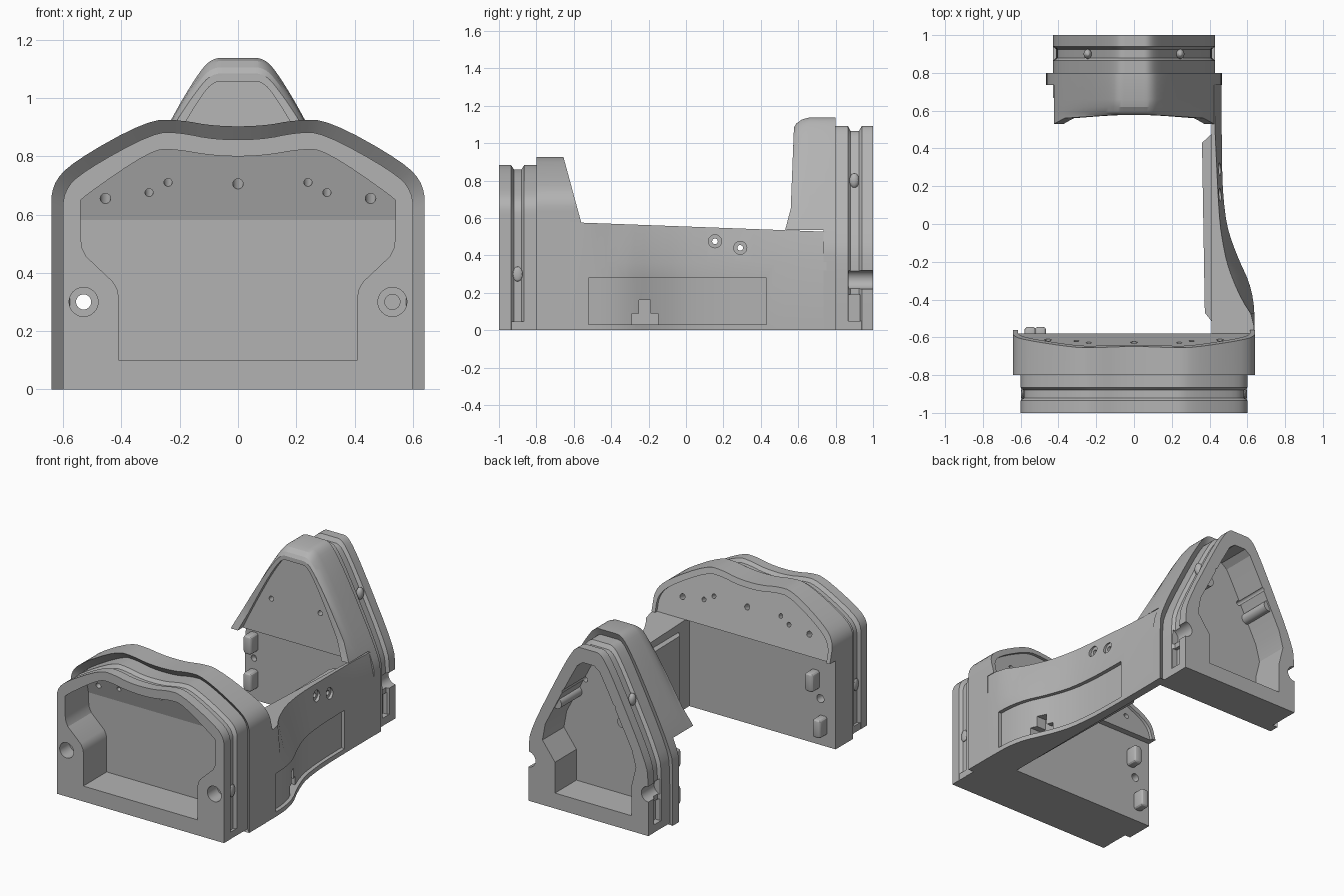
import bpy, bmesh, math
from mathutils import Matrix

default_cube = bpy.data.objects.get("Cube")
if default_cube:
    bpy.data.objects.remove(default_cube)

grey = bpy.data.materials.new("plain grey")
grey.use_nodes = True
grey.diffuse_color = (0.45, 0.45, 0.45, 1)
grey.node_tree.nodes["Principled BSDF"].inputs["Base Color"].default_value = grey.diffuse_color


def finish(name, bm):
    """Turn a bmesh into a grey object."""
    bmesh.ops.recalc_face_normals(bm, faces=bm.faces)
    mesh = bpy.data.meshes.new(name)
    bm.to_mesh(mesh)
    bm.free()
    mesh.materials.append(grey)
    obj = bpy.data.objects.new(name, mesh)
    bpy.context.collection.objects.link(obj)
    return obj


def loft(name, rings):
    """Skin closed rings of 3D points and cap both ends."""
    bm = bmesh.new()
    loops = [[bm.verts.new(p) for p in ring] for ring in rings]
    count = len(loops[0])
    for a, b in zip(loops, loops[1:]):
        for i in range(count):
            j = (i + 1) % count
            bm.faces.new((a[i], a[j], b[j], b[i]))
    bm.faces.new(loops[0])
    bm.faces.new(loops[-1])
    return finish(name, bm)


def rounded(pts, passes):
    """Round the inner corners of an open chain by corner cutting."""
    for _ in range(passes):
        cut_pts = [pts[0]]
        for a, b in zip(pts, pts[1:]):
            cut_pts += [tuple(p + (q - p) * t for p, q in zip(a, b)) for t in (0.25, 0.75)]
        pts = cut_pts + [pts[-1]]
    return pts


def arch(half, passes=2):
    """Mirror a right-hand outline and round its corners."""
    return rounded(half + [(-x, z) for x, z in reversed(half)], passes)


def scaled(pts, sx, sz):
    return [(x * sx, z * sz) for x, z in pts]


def squashed(pts, factor, level=.6):
    """Lower only the crown of an outline."""
    return [(x, z if z < level else level + (z - level) * factor) for x, z in pts]


def above(pts, level):
    """Keep the part of an arch above a level."""
    out = []
    for (ax, az), (bx, bz) in zip(pts, pts[1:]):
        if (az - level) * (bz - level) < 0:
            out.append((ax + (bx - ax) * (level - az) / (bz - az), level))
        if bz > level:
            out.append((bx, bz))
    return out


def at_y(pts, y, lean=0, level=0):
    return [(x, y + lean * (z - level), z) for x, z in pts]


def prism(name, pts, y0, y1, lean=0, level=0):
    return loft(name, [at_y(pts, y, lean, level) for y in (y0, y1)])


def side_prism(name, pts, x0, x1):
    return loft(name, [[(x, y, z) for y, z in pts] for x in (x0, x1)])


def box(name, centre, size, bevel=0):
    bm = bmesh.new()
    bmesh.ops.create_cube(bm, size=1)
    bmesh.ops.scale(bm, vec=size, verts=bm.verts)
    if bevel:
        bmesh.ops.bevel(bm, geom=bm.edges[:], offset=bevel, segments=3, affect='EDGES', profile=0.5)
    bmesh.ops.translate(bm, vec=centre, verts=bm.verts)
    return finish(name, bm)


def rod(name, centre, radius, length, axis='X', tilt=0):
    bm = bmesh.new()
    turn = Matrix.Rotation(math.pi / 2 + tilt, 4, 'Y' if axis == 'X' else 'X')
    bmesh.ops.create_cone(bm, cap_ends=True, segments=24, radius1=radius, radius2=radius,
                          depth=length, matrix=Matrix.Translation(centre) @ turn)
    return finish(name, bm)


def carve(obj, cutters):
    """Subtract the cutters, bake the result and remove them."""
    for c in cutters:
        c.hide_render = True
        mod = obj.modifiers.new("cut", 'BOOLEAN')
        mod.operation, mod.solver, mod.object = 'DIFFERENCE', 'EXACT', c
    deps = bpy.context.evaluated_depsgraph_get()
    mesh = bpy.data.meshes.new_from_object(obj.evaluated_get(deps))
    obj.modifiers.clear()
    obj.data = mesh
    for c in cutters:
        bpy.data.objects.remove(c)


# Front block: grooved plug, outer lip and hood
front_out = arch([(.64, 0), (.64, .6), (.64, .7), (.57, .78), (.31, .925), (.2, .925), (.08, .903)])
front_in = arch([(.6, 0), (.6, .58), (.6, .68), (.53, .75), (.29, .882), (.2, .882), (.08, .857)])
groove = scaled(front_in, .97, .975)
front_block = loft("front_block", [
    at_y(front_in, -1), at_y(front_in, -.935), at_y(groove, -.92), at_y(groove, -.88),
    at_y(front_in, -.865), at_y(front_in, -.76), at_y(front_out, -.8), at_y(front_out, -.55)])

# Front pocket, leaning hood recess and holes square to the leaning wall
pocket_low = arch([(.41, .1), (.41, .32), (.415, .345), (.43, .37), (.52, .455), (.535, .485),
                   (.54, .52), (.54, .582)], 0)
pocket_top = arch([(.54, .58), (.54, .64), (.54, .655), (.3, .82), (.22, .825), (.08, .8)])
lean = .27
cutters = [
    side_prism("hood_slope", [(-.62, -.1), (-.62, .575), (-.56, .575), (-.67, .98), (0, .98), (0, -.1)], -1, 1),
    prism("hood_recess", above(scaled(front_out, .96, .96), .575), -.58, -.3, -lean, .575),
    prism("pocket_low", pocket_low, -1.1, -.76),
    prism("pocket_top", pocket_top, -1.2, -.76, -lean, .58),
    rod("through_hole", (-.53, -.8, .3), .026, 1, 'Y'),
    rod("blind_hole", (.53, -.9, .3), .026, .5, 'Y')]
pins = [(0, .705, .018)] + [(side * x, z, r) for side in (-1, 1)
                            for x, z, r in ((.455, .655, .018), (.305, .675, .014), (.24, .71, .014))]
for x, z, r in pins:
    cutters.append(rod("pin_hole", (x, -.76 - lean * (z - .58), z), r, .6, 'Y', math.atan(lean)))
for side in (-1, 1):
    cutters.append(rod("counterbore", (side * .53, -1, .3), .05, .2, 'Y'))
carve(front_block, cutters)

# Back block: taller, narrower, with a rounded hood
back_out = arch([(.465, 0), (.465, .36), (.455, .48), (.235, .92), (.14, 1.08), (.09, 1.137), (.03, 1.137)])
back_in = arch([(.43, 0), (.43, .35), (.415, .47), (.21, .885), (.125, 1.04), (.08, 1.092), (.03, 1.092)])
groove = scaled(back_in, .96, .975)
hood = [at_y(squashed(back_out, s), y)
        for y, s in ((.8, 1), (.66, 1), (.62, .98), (.59, .94), (.575, .894), (.5, .894))]
back_block = loft("back_block", [
    at_y(back_in, 1), at_y(back_in, .94), at_y(groove, .925), at_y(groove, .88),
    at_y(back_in, .865), at_y(back_in, .78)] + hood)

# Back pocket, hood overhanging a set-back lower wall, notches and holes
pocket = [(-.31, .1), (.24, .1), (.24, .3), (.33, .42), (.31, .53), (.14, .86), (.08, .97), (.04, 1),
          (-.04, 1), (-.08, .97), (-.14, .86), (-.31, .53), (-.34, .42), (-.31, .3)]
cutters = [
    side_prism("hood_slope", [(.735, -.1), (.735, .535), (.53, .535), (.56, .65), (.577, 1.08),
                              (.577, 1.3), (0, 1.3), (0, -.1)], -1, 1),
    prism("hood_recess", above(scaled(back_out, .92, .93), .535), .58, .3, .05, .535),
    prism("pocket", pocket, .78, 1.1),
    rod("blind_hole", (-.4, .74, .27), .02, .06, 'Y')]
for side in (-1, 1):
    cutters += [rod("notch", (side * .43, .97, .27), .05, .2, 'Y'),
                box("slot", (side * .43, .9, .12), (.08, .06, .14)),
                rod("pin_hole", (side * .175, .7, .77), .016, .6, 'Y')]
carve(back_block, cutters)

# Side wall: S-shaped in plan, upper half leaning inward
stations = rounded([
    (-.66, .639, .637), (-.5, .639, .635), (-.4, .632, .57), (-.3, .607, .525),
    (-.2, .56, .49), (-.1, .52, .47), (0, .49, .455), (.15, .472, .445),
    (.3, .466, .438), (.54, .464, .427), (.75, .464, .427)], 1)
side_wall = loft("side_wall", [
    [(.41, y, 0), (low, y, 0), (low, y, .36), (top, y, .554 - .037 * y), (.41, y, .554 - .037 * y)]
    for y, low, top in stations])
inner_plate = loft("inner_plate", [
    [(x, y, z) for x, y in ((.415, .48), (.36, .43), (.375, -.47), (.415, -.52))] for z in (.03, .52)])

# Shallow panel following the wall, stepped latch and screw holes
span = [(-.52, .639)] + [(y, low) for y, low, _ in stations if -.5 < y < .42] + [(.43, .465)]
plan = [(low - .025, y) for y, low in span] + [(.9, .43), (.9, -.52)]
panel = loft("panel", [[(x, y, z) for x, y in plan] for z in (.03, .28)])
screws = ((.155, .475), (.29, .44))
carve(side_wall, [panel,
                  box("latch_base", (.55, -.22, .06), (.12, .14, .06)),
                  box("latch_top", (.55, -.22, .12), (.12, .06, .08))]
      + [rod("bore", (.48, y, z), .035, .08) for y, z in screws]
      + [rod("screw_hole", (.45, y, z), .015, .4) for y, z in screws])
carve(inner_plate, [rod("screw_hole", (.4, y, z), .015, .4) for y, z in screws])

# Locating pads on the facing walls, and sills closing the grooves at the base
parts = [front_block, back_block, side_wall, inner_plate,
         box("front_groove_sill", (0, -.9, .0225), (1.198, .09, .045)),
         box("back_groove_sill", (0, .9, .025), (.858, .09, .05))]
for name, x, y, z in (("front_pad_upper", -.495, -.59, .42), ("front_pad_lower", -.55, -.59, .135),
                      ("back_pad_upper", -.4, .705, .38), ("back_pad_lower", -.4, .705, .14)):
    parts.append(box(name, (x, y, z), (.06, .09, .12), .018))

# Seal bumps in the grooves and bosses inside the back pocket
for side, label in ((-1, "right"), (1, "left")):
    for name, x, y, z, thick in (("front_bump", .588, -.9, .3, .011), ("back_bump", .245, .9, .8, .022)):
        bm = bmesh.new()
        bmesh.ops.create_uvsphere(bm, u_segments=16, v_segments=10, radius=1)
        bmesh.ops.scale(bm, vec=(thick, .026, .04), verts=bm.verts)
        bmesh.ops.translate(bm, vec=(side * x, y, z), verts=bm.verts)
        parts.append(finish(label + "_" + name, bm))
    parts.append(rod(label + "_pocket_boss", (side * .235, .87, .68), .035, .24, 'Y'))

# Smooth the curves, keep the edges crisp
for obj in parts:
    bpy.ops.object.select_all(action='DESELECT')
    obj.select_set(True)
    bpy.context.view_layer.objects.active = obj
    bpy.ops.object.shade_smooth_by_angle(angle=math.radians(20))
